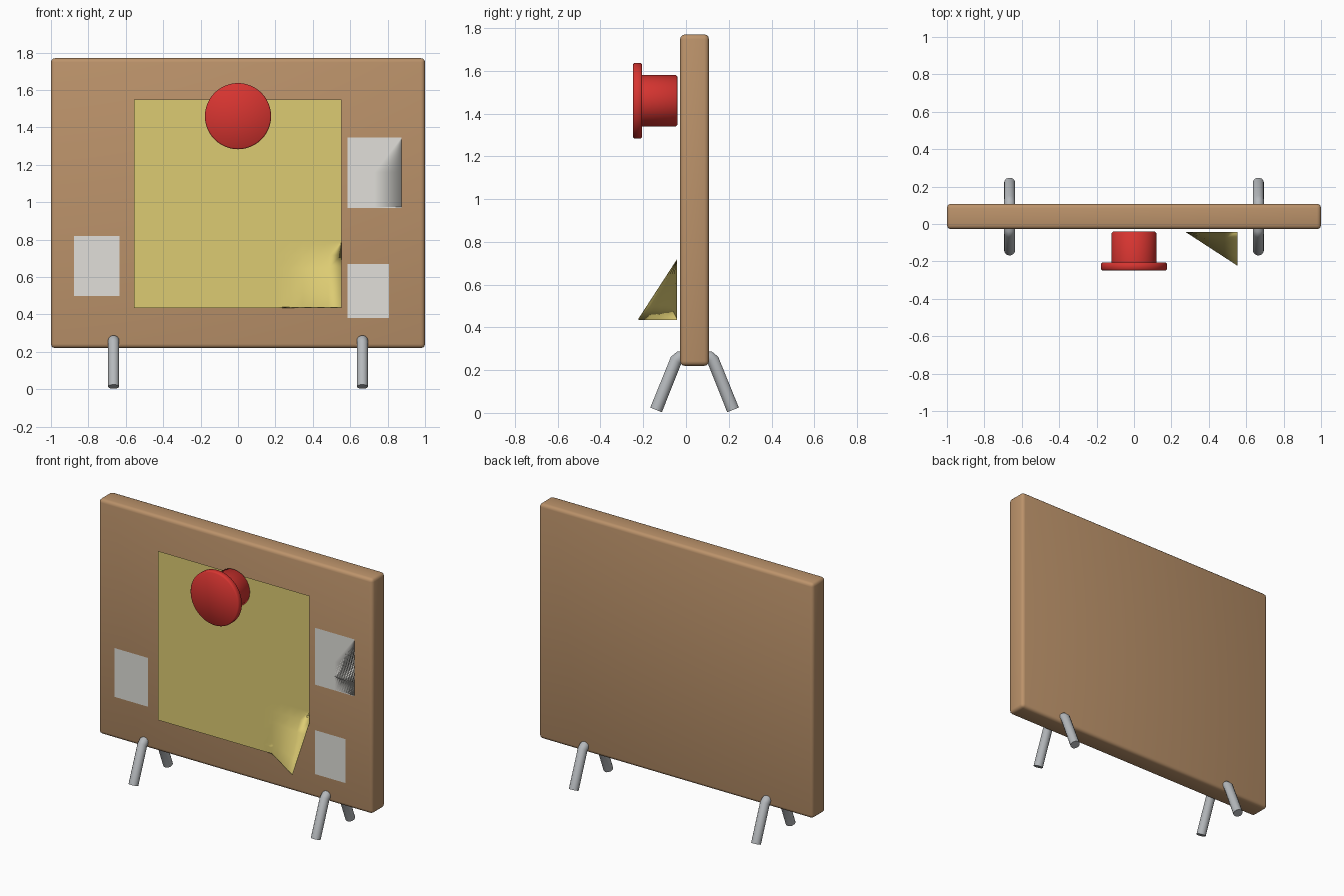
import bpy, bmesh, math
from mathutils import Matrix

cube = bpy.data.objects.get("Cube")
if cube:
    bpy.data.objects.remove(cube, do_unlink=True)


def material(name, rgb):
    m = bpy.data.materials.new(name)
    m.use_nodes = True
    m.diffuse_color = (*rgb, 1)
    m.node_tree.nodes["Principled BSDF"].inputs["Base Color"].default_value = (*rgb, 1)
    return m


cork = material("cork_brown", (0.50, 0.29, 0.145))
yellow = material("note_yellow", (0.72, 0.60, 0.17))
white = material("paper_white", (0.75, 0.74, 0.70))
red = material("pin_red", (0.68, 0.035, 0.03))
steel = material("steel_grey", (0.46, 0.48, 0.50))


def add_object(name, bm, mat, angle=180):
    mesh = bpy.data.meshes.new(name)
    bmesh.ops.recalc_face_normals(bm, faces=bm.faces)
    bm.to_mesh(mesh)
    bm.free()
    mesh.materials.append(mat)
    obj = bpy.data.objects.new(name, mesh)
    bpy.context.collection.objects.link(obj)
    bpy.ops.object.select_all(action="DESELECT")
    obj.select_set(True)
    bpy.context.view_layer.objects.active = obj
    bpy.ops.object.shade_smooth_by_angle(angle=math.radians(angle))
    return obj


# Board: one rounded slab
bm = bmesh.new()
bmesh.ops.create_cube(bm, size=1, matrix=Matrix.Translation((0, 0.04, 0.995))
                      @ Matrix.Diagonal((2, 0.135, 1.55, 1)))
bmesh.ops.bevel(bm, geom=bm.edges[:], offset=0.022, segments=3, profile=0.5, affect="EDGES")
add_object("board", bm, cork)


# Paper sheets: thin gridded slabs, optionally with the lower left corner lifted
def sheet(name, x0, x1, z0, z1, y, mat, cells, curl=0):
    bm = bmesh.new()
    bmesh.ops.create_grid(bm, x_segments=cells, y_segments=cells, size=0.5)
    for v in bm.verts:
        u, w = v.co.x + 0.5, v.co.y + 0.5
        lift = max(0, u * 4 - 3) * max(0, 1 - w * 4) * curl
        v.co = (x0 + u * (x1 - x0), y - lift, z0 + w * (z1 - z0))
    bmesh.ops.solidify(bm, geom=bm.faces[:], thickness=0.005)
    add_object(name, bm, mat)


sheet("large_note", -0.555, 0.553, 0.44, 1.55, -0.043, yellow, 16, 0.18)
sheet("upper_left_paper", 0.585, 0.875, 0.975, 1.345, -0.034, white, 2)
sheet("lower_left_paper", 0.585, 0.808, 0.385, 0.67, -0.034, white, 2)
sheet("right_paper", -0.877, -0.633, 0.503, 0.82, -0.034, white, 2)

# Push pin: lathed profile of (radius, depth)
profile = [(0, -0.04), (0.112, -0.04), (0.12, -0.048), (0.12, -0.205), (0.17, -0.205),
           (0.177, -0.212), (0.177, -0.241), (0.17, -0.248), (0, -0.248)]
bm = bmesh.new()
verts = [bm.verts.new((r, y, 1.46)) for r, y in profile]
edges = [bm.edges.new(pair) for pair in zip(verts, verts[1:])]
bmesh.ops.spin(bm, geom=verts + edges, cent=(0, 0, 1.46), axis=(0, 1, 0),
               angle=math.tau, steps=48)
bmesh.ops.remove_doubles(bm, verts=bm.verts, dist=0.0005)
add_object("push_pin", bm, red, 50)


# Legs: bent rods entering the board front and back
def leg(name, x, side):
    curve = bpy.data.curves.new(name, "CURVE")
    curve.dimensions = "3D"
    curve.bevel_depth = 0.03
    curve.bevel_resolution = 5
    curve.use_fill_caps = True
    spline = curve.splines.new("POLY")
    path = [(0.03, 0.26), (0.07, 0.26), (0.087, 0.245), (0.18, 0.014)]
    spline.points.add(len(path) - 1)
    for point, (y, z) in zip(spline.points, path):
        point.co = (x, 0.04 + side * y, z, 1)
    curve.materials.append(steel)
    obj = bpy.data.objects.new(name, curve)
    bpy.context.collection.objects.link(obj)


for x, hand in ((-0.665, "right"), (0.665, "left")):
    leg("front_leg_" + hand, x, -1)
    leg("rear_leg_" + hand, x, 1)
